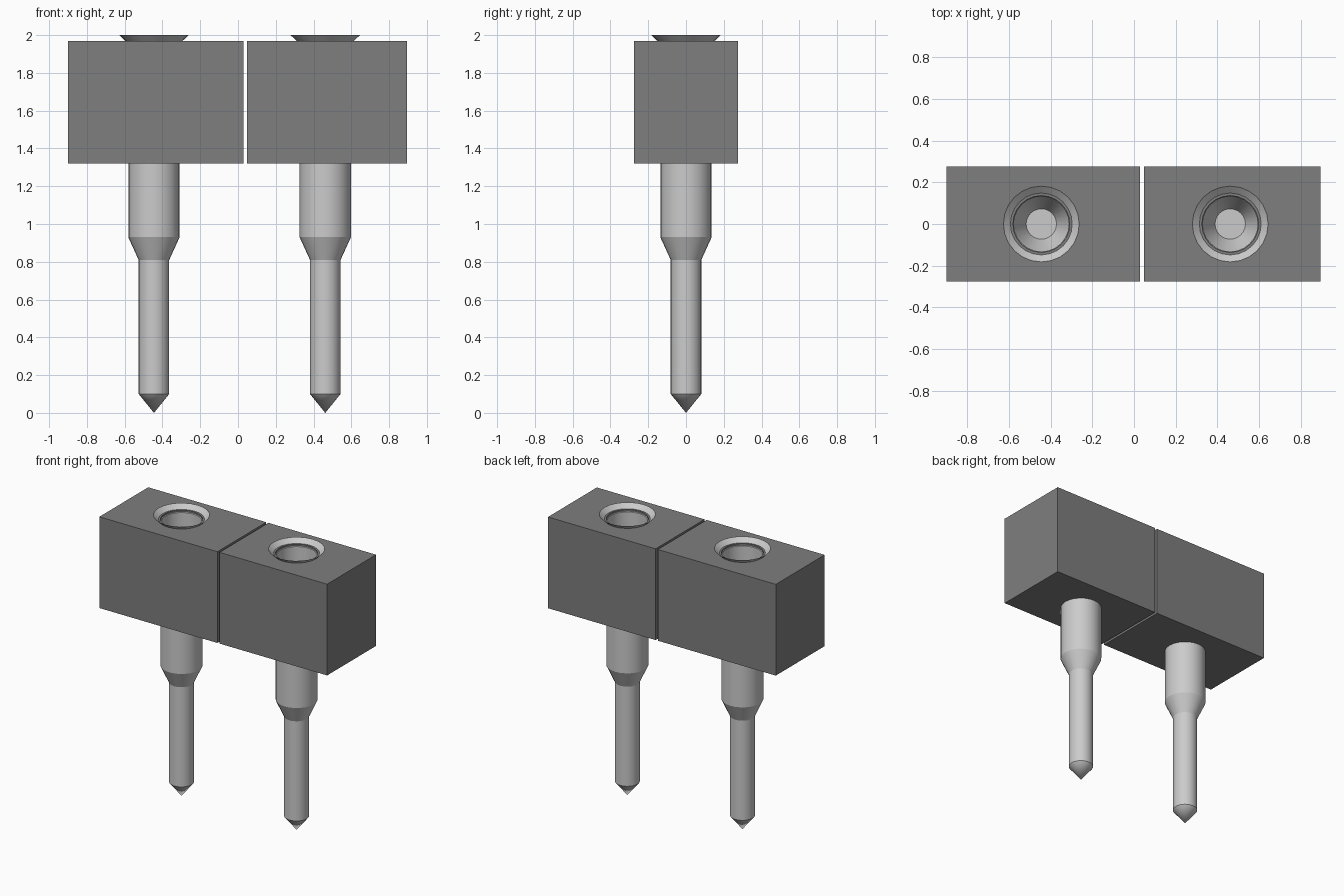
import bpy, bmesh, math

if "Cube" in bpy.data.objects:
    bpy.data.objects.remove(bpy.data.objects["Cube"], do_unlink=True)


def material(name, value):
    m = bpy.data.materials.new(name)
    m.use_nodes = True
    color = (value, value, value, 1)
    m.diffuse_color = color
    m.node_tree.nodes["Principled BSDF"].inputs["Base Color"].default_value = color
    return m


DARK = material("dark grey plastic", 0.21)
LIGHT = material("light grey metal", 0.60)
SEGMENTS = 24


def make_object(name, bm, mat):
    mesh = bpy.data.meshes.new(name)
    bm.to_mesh(mesh)
    bm.free()
    mesh.materials.append(mat)
    ob = bpy.data.objects.new(name, mesh)
    bpy.context.collection.objects.link(ob)
    return ob


def block(name, x0, x1, hole_x, hole_r=0.136):
    """Box with a round vertical bore, built from its pierced outline."""
    y0, y1, z0, z1 = -0.275, 0.275, 1.32, 1.97
    bm = bmesh.new()
    outline = [(x0, y0), (x1, y0), (x1, y1), (x0, y1)]
    circle = [(hole_x + hole_r * math.cos(a), hole_r * math.sin(a))
              for a in (i * math.tau / SEGMENTS for i in range(SEGMENTS))]
    edges = []
    for loop in (outline, circle):
        vs = [bm.verts.new((x, y, z0)) for x, y in loop]
        edges += [bm.edges.new((v, vs[i - 1])) for i, v in enumerate(vs)]
    bmesh.ops.triangle_fill(bm, edges=edges, use_beauty=True)
    ext = bmesh.ops.extrude_face_region(bm, geom=bm.faces[:], use_keep_orig=True)
    top = [g for g in ext["geom"] if isinstance(g, bmesh.types.BMVert)]
    bmesh.ops.translate(bm, verts=top, vec=(0, 0, z1 - z0))
    bmesh.ops.recalc_face_normals(bm, faces=bm.faces[:])
    return make_object(name, bm, DARK)


# Pin profile as (radius, height): tip, shaft, shoulder, barrel, lip, hollow, floor
PIN_PROFILE = [(0, 0.0), (0.081, 0.10), (0.081, 0.81), (0.136, 0.93),
               (0.136, 1.955), (0.184, 2.0), (0.182, 2.0), (0.132, 1.955),
               (0.132, 0.93), (0.073, 0.81), (0, 0.81)]


def pin(name, x):
    """Hollow-topped pin turned about its own axis."""
    bm = bmesh.new()
    vs = [bm.verts.new((r, 0, z)) for r, z in PIN_PROFILE]
    es = [bm.edges.new(p) for p in zip(vs, vs[1:])]
    bmesh.ops.spin(bm, geom=vs + es, cent=(0, 0, 0), axis=(0, 0, 1),
                   angle=math.tau, steps=SEGMENTS, use_duplicate=False)
    bmesh.ops.remove_doubles(bm, verts=bm.verts[:], dist=0.0003)
    bmesh.ops.recalc_face_normals(bm, faces=bm.faces[:])
    ob = make_object(name, bm, LIGHT)
    ob.location = (x, 0, 0)
    bpy.ops.object.select_all(action='DESELECT')
    ob.select_set(True)
    bpy.context.view_layer.objects.active = ob
    bpy.ops.object.shade_smooth_by_angle(angle=math.radians(20))
    return ob


# Two housings side by side with a narrow gap, one pin through each
for side, x0, x1, px in (("right", -0.90, 0.03, -0.445),
                         ("left", 0.047, 0.895, 0.462)):
    block(side + "_housing", x0, x1, px)
    pin(side + "_pin", px)
